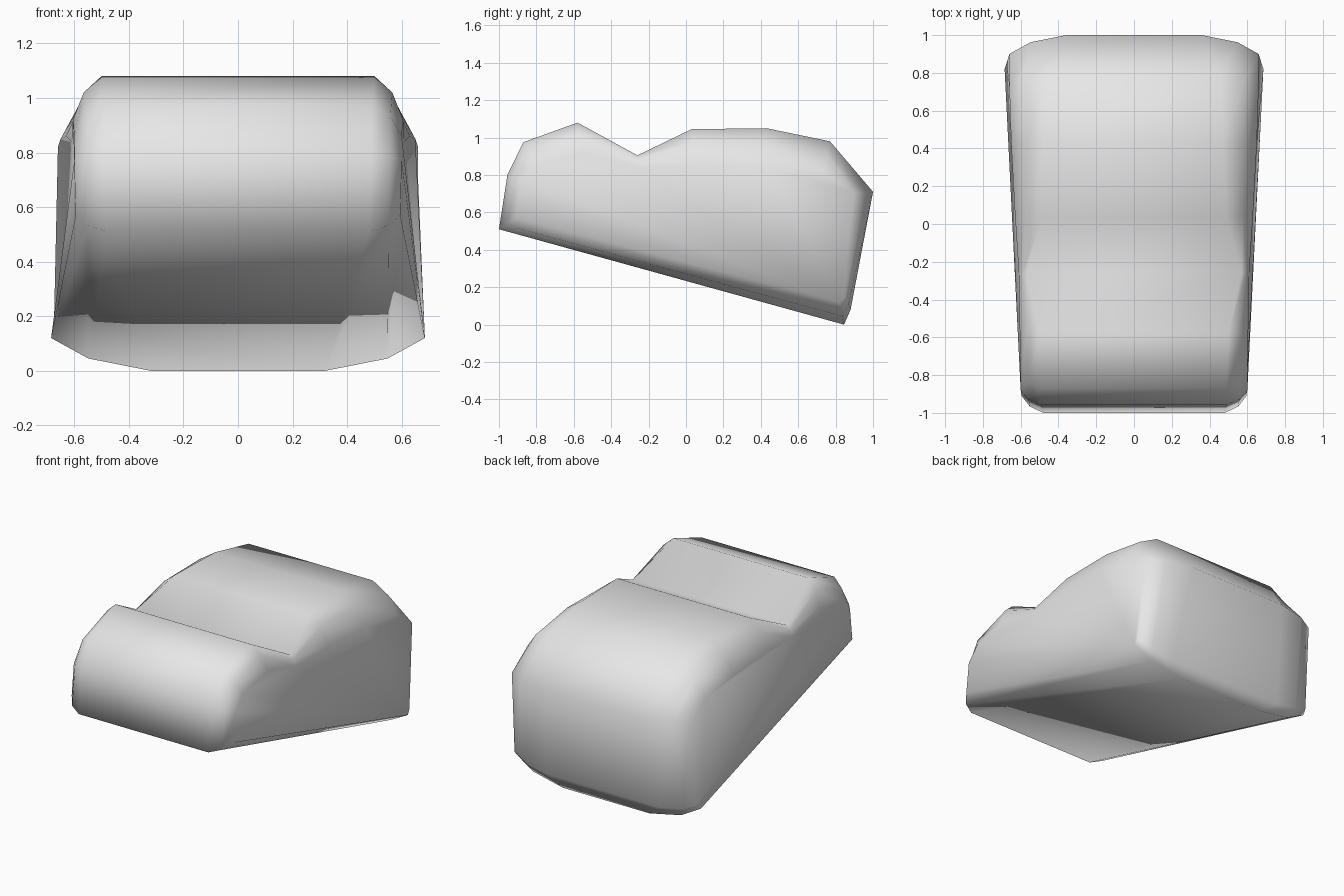
import bpy, bmesh
from mathutils import Vector

if "Cube" in bpy.data.objects:
    bpy.data.objects.remove(bpy.data.objects["Cube"])

# Stations around the body: (y, z, half width) of the rounded skin edge,
# followed by (y, z, half width) of the matching side-wall corner
stations = [
    (-1.00, 0.51, 0.48, -0.91, 0.57, 0.595),   # front lower lip
    (-0.955, 0.80, 0.49, -0.88, 0.77, 0.60),
    (-0.87, 0.975, 0.49, -0.80, 0.86, 0.60),
    (-0.58, 1.08, 0.50, -0.55, 0.92, 0.605),   # front hump ridge
    (-0.26, 0.905, 0.57, -0.26, 0.84, 0.61),   # valley
    (0.03, 1.045, 0.49, 0.05, 0.86, 0.63),     # rear roof
    (0.43, 1.05, 0.47, 0.42, 0.85, 0.65),
    (0.77, 0.98, 0.46, 0.73, 0.82, 0.66),
    (1.00, 0.71, 0.36, 0.90, 0.70, 0.66),      # rear upper edge
    (0.88, 0.08, 0.42, 0.85, 0.15, 0.675),
    (0.845, 0.00, 0.32, 0.82, 0.12, 0.685),    # rear lower edge
]

bm = bmesh.new()
rows = []
for py, pz, px, qy, qz, qx in stations:
    p, q = Vector((px, py, pz)), Vector((qx, qy, qz))
    corner = Vector((qx, py, pz))
    m = (p + q) / 2
    m += (corner - m) * 0.25
    half = [q, m, p]
    full = [Vector((-v.x, v.y, v.z)) for v in half] + half[::-1]
    rows.append([bm.verts.new(v) for v in full])

# Skin wrapped around the stations
n = len(rows)
for i in range(n):
    a, b = rows[i], rows[(i + 1) % n]
    for j in range(len(a) - 1):
        bm.faces.new((a[j], a[j + 1], b[j + 1], b[j]))

# Side walls
bm.faces.new([r[0] for r in rows])
bm.faces.new([r[-1] for r in rows])
bmesh.ops.recalc_face_normals(bm, faces=bm.faces)
for f in bm.faces:
    f.smooth = True

mesh = bpy.data.meshes.new("body_shell")
bm.to_mesh(mesh)
bm.free()
body = bpy.data.objects.new("body_shell", mesh)
bpy.context.collection.objects.link(body)

grey = bpy.data.materials.new("light grey")
grey.diffuse_color = (0.8, 0.8, 0.8, 1)
grey.use_nodes = True
grey.node_tree.nodes["Principled BSDF"].inputs["Base Color"].default_value = grey.diffuse_color
mesh.materials.append(grey)
